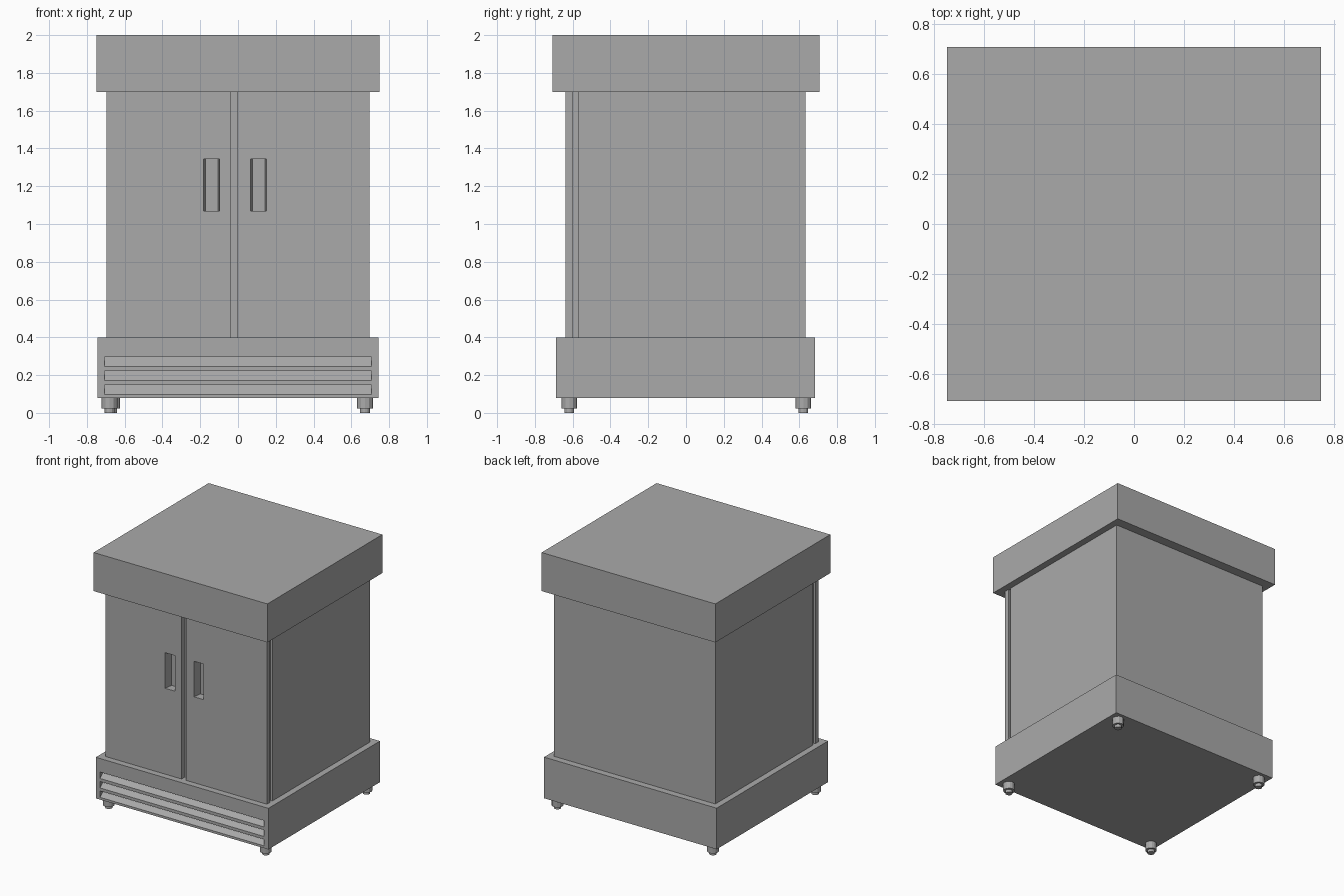
import bpy
import bmesh
from mathutils import Vector

cube = bpy.data.objects.get("Cube")
if cube:
    bpy.data.objects.remove(cube, do_unlink=True)

grey = bpy.data.materials.new("mid grey")
grey.use_nodes = True
grey.diffuse_color = (0.4, 0.4, 0.4, 1)
grey.node_tree.nodes["Principled BSDF"].inputs["Base Color"].default_value = (0.4, 0.4, 0.4, 1)


def finish(name, bm):
    bmesh.ops.recalc_face_normals(bm, faces=bm.faces)
    mesh = bpy.data.meshes.new(name)
    bm.to_mesh(mesh)
    bm.free()
    mesh.materials.append(grey)
    obj = bpy.data.objects.new(name, mesh)
    bpy.context.collection.objects.link(obj)
    return obj


def prism(name, points, direction):
    """Extrude a flat outline along a direction."""
    bm = bmesh.new()
    face = bm.faces.new([bm.verts.new(p) for p in points])
    new = bmesh.ops.extrude_face_region(bm, geom=[face])["geom"]
    verts = [v for v in new if isinstance(v, bmesh.types.BMVert)]
    bmesh.ops.translate(bm, verts=verts, vec=Vector(direction))
    return finish(name, bm)


def box(name, x0, x1, y0, y1, z0, z1):
    outline = [(x0, y0, z0), (x1, y0, z0), (x1, y1, z0), (x0, y1, z0)]
    return prism(name, outline, (0, 0, z1 - z0))


def cut(target, cutter):
    cutter.hide_render = True
    mod = target.modifiers.new("cut", "BOOLEAN")
    mod.operation = "DIFFERENCE"
    mod.solver = "EXACT"
    mod.object = cutter
    with bpy.context.temp_override(object=target, active_object=target):
        bpy.ops.object.modifier_apply(modifier=mod.name)


# Cabinet shell
DOOR, SEAL, BODY = -0.637, -0.597, -0.571
LOW, HIGH = 0.40, 1.70
box("top_housing", -0.748, 0.748, -0.707, 0.707, HIGH, 2.0)
box("cabinet_body", -0.695, 0.695, BODY, 0.632, LOW, HIGH)
base = box("base_housing", -0.743, 0.743, -0.687, 0.684, 0.08, LOW)

# Two doors with a seal behind them
seal = box("door_seal", -0.68, 0.68, SEAL, BODY, LOW, HIGH)
right_door = box("right_door", -0.695, -0.04, DOOR, SEAL, LOW, HIGH)
left_door = box("left_door", -0.003, 0.695, DOOR, SEAL, LOW, HIGH)

# Tapered recessed handles
helpers = []
for door, x in ((right_door, -0.14), (left_door, 0.108)):
    front, back = DOOR - 0.01, BODY + 0.01
    outline = [(x - 0.043, front, 1.068), (x + 0.043, front, 1.068),
               (x + 0.033, back, 1.068), (x - 0.03, back, 1.068)]
    cutter = prism("handle_cutter", outline, (0, 0, 0.277))
    cut(door, cutter)
    cut(seal, cutter)
    helpers.append(cutter)

# Sloping vent grooves across the base
for z in (0.098, 0.171, 0.245):
    outline = [(-0.706, -0.687, z), (-0.706, -0.637, z + 0.05),
               (-0.706, -0.697, z + 0.05), (-0.706, -0.697, z - 0.01)]
    cutter = prism("vent_cutter", outline, (1.412, 0, 0))
    cut(base, cutter)
    helpers.append(cutter)

for helper in helpers:
    bpy.data.objects.remove(helper, do_unlink=True)


# Stepped feet
def foot(name, x, y):
    bm = bmesh.new()
    for radius, z0, z1 in ((0.042, 0.022, 0.08), (0.026, 0, 0.022)):
        made = bmesh.ops.create_cone(bm, cap_ends=True, segments=12, radius1=radius,
                                     radius2=radius, depth=z1 - z0)
        bmesh.ops.translate(bm, verts=made["verts"], vec=(x, y, (z0 + z1) / 2))
    finish(name, bm)


for name, x, y in (("front_left_foot", 0.672, -0.618), ("front_right_foot", -0.68, -0.618),
                   ("back_left_foot", 0.672, 0.621), ("back_right_foot", -0.666, 0.621)):
    foot(name, x, y)
